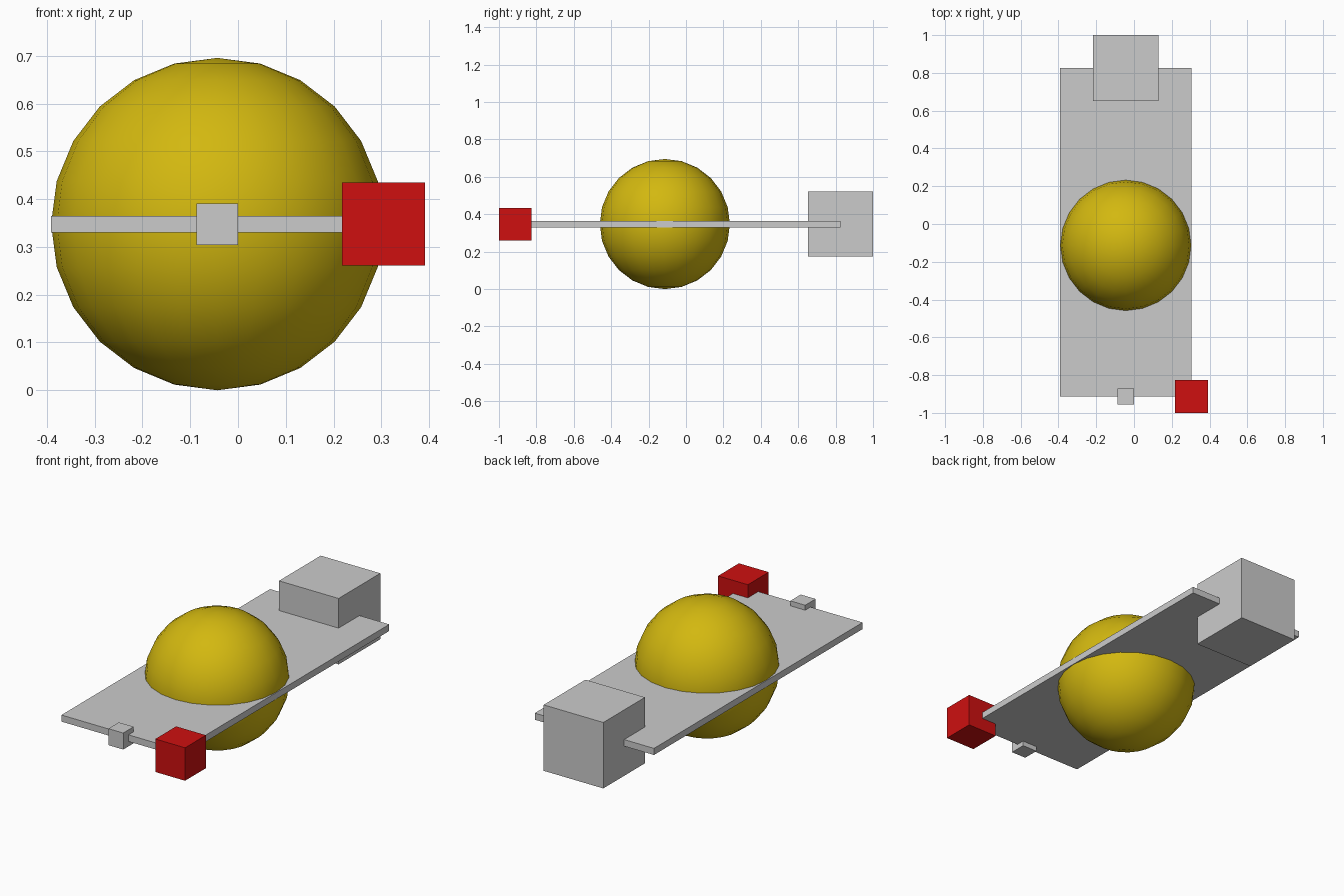
import bpy
import math

cube = bpy.data.objects.get("Cube")
if cube:
    bpy.data.objects.remove(cube, do_unlink=True)

U = 2 / 11.5          # side of the red block
CX, CZ = -U / 4, 2 * U  # centre line and mid height


def material(name, rgb):
    mat = bpy.data.materials.new(name)
    mat.use_nodes = True
    color = (*rgb, 1)
    mat.diffuse_color = color
    mat.node_tree.nodes["Principled BSDF"].inputs["Base Color"].default_value = color
    return mat


grey = material("grey", (0.6, 0.6, 0.6))
red = material("red", (0.62, 0.005, 0.005))
yellow = material("yellow", (0.65, 0.48, 0.005))


def block(name, x, y, size, mat):
    bpy.ops.mesh.primitive_cube_add(size=1, location=(x, y, CZ))
    ob = bpy.context.object
    ob.name = name
    ob.scale = size
    bpy.ops.object.transform_apply(location=False, rotation=False, scale=True)
    ob.data.materials.append(mat)


# Flat deck and the blocks at its ends
front, back = -1 + U / 2, 1 - U
block("deck", CX, -U / 4, (4 * U, 10 * U, U / 5), grey)
block("rear_block", CX, back, (2 * U,) * 3, grey)
block("front_block", CX, front, (U / 2,) * 3, grey)
block("corner_block", CX + 2 * U, front, (U,) * 3, red)

# Ball through the deck
bpy.ops.mesh.primitive_uv_sphere_add(segments=24, ring_count=12, radius=2 * U,
                                     location=(CX, -0.65 * U, CZ))
ball = bpy.context.object
ball.name = "ball"
ball.data.materials.append(yellow)
bpy.ops.object.shade_smooth_by_angle(angle=math.radians(30))
